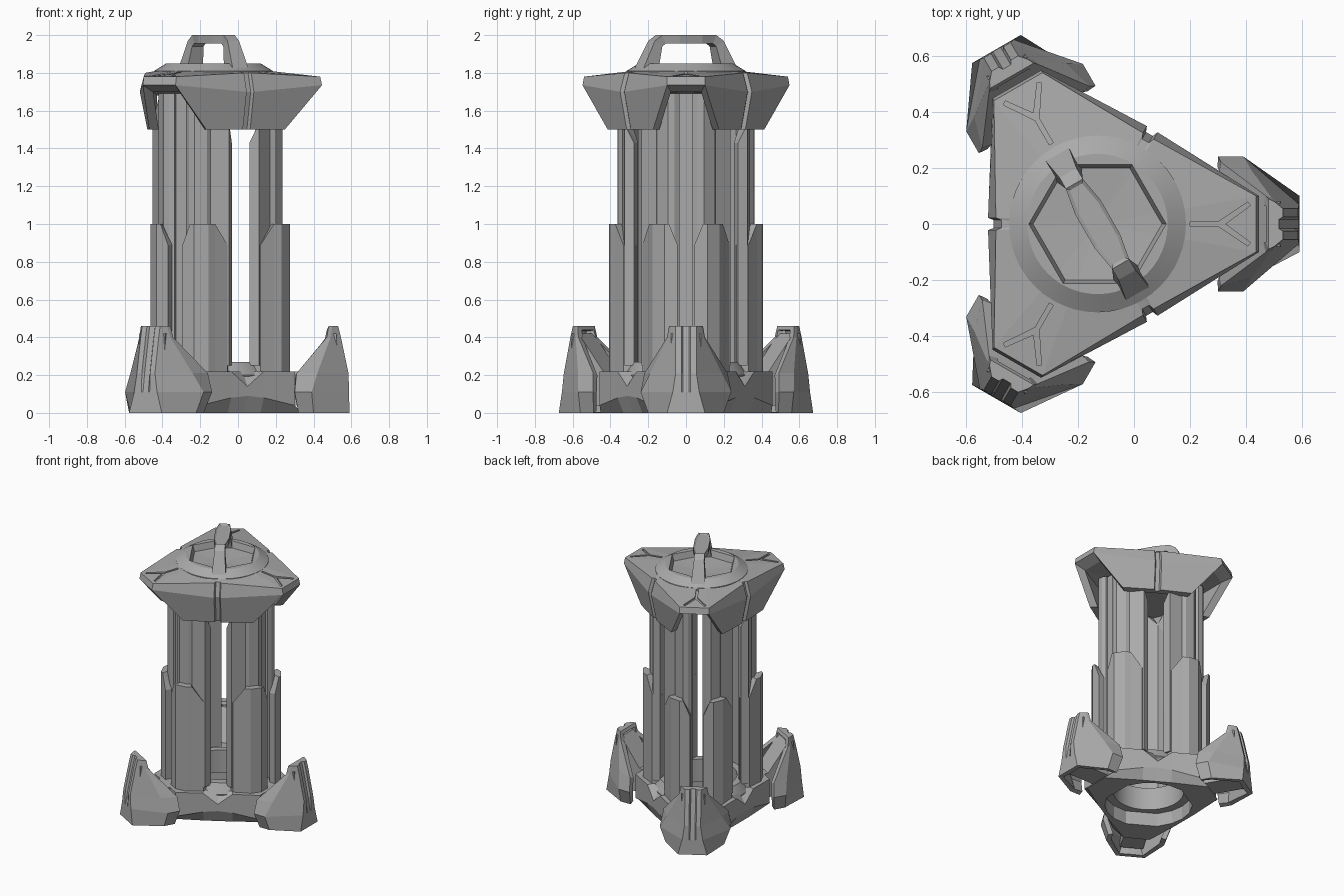
import bpy, bmesh, math

if "Cube" in bpy.data.objects:
    bpy.data.objects.remove(bpy.data.objects["Cube"], do_unlink=True)

grey = bpy.data.materials.new("mid grey metal")
grey.use_nodes = True
grey.diffuse_color = (0.4, 0.4, 0.4, 1)
grey.node_tree.nodes["Principled BSDF"].inputs["Base Color"].default_value = (0.4, 0.4, 0.4, 1)

CX = -0.13          # axis of the threefold symmetry
THIRDS = range(3)


def place(u, v, z, turn=0.0):
    """Radial / sideways coordinates of an arm, turned about the axis (degrees)."""
    a = math.radians(turn)
    return (CX + u * math.cos(a) - v * math.sin(a), u * math.sin(a) + v * math.cos(a), z)


def finish(name, bm, recalc=True, smooth=False):
    if recalc:
        bmesh.ops.recalc_face_normals(bm, faces=bm.faces)
    mesh = bpy.data.meshes.new(name)
    bm.to_mesh(mesh)
    bm.free()
    mesh.materials.append(grey)
    ob = bpy.data.objects.new(name, mesh)
    bpy.context.collection.objects.link(ob)
    if smooth:
        bpy.ops.object.select_all(action='DESELECT')
        ob.select_set(True)
        bpy.context.view_layer.objects.active = ob
        bpy.ops.object.shade_smooth_by_angle(angle=math.radians(25))
    return ob


def loft(bm, rows, loop=True, wrap=False, skip=lambda i, j: False):
    """Skin rows of points; loop closes each row, wrap joins the last row to the first."""
    g = [[bm.verts.new(p) for p in r] for r in rows]
    n, m = len(g), len(g[0])
    for i in range(n if wrap else n - 1):
        for j in range(m if loop else m - 1):
            if not skip(i, j):
                a, b = g[i], g[(i + 1) % n]
                k = (j + 1) % m
                bm.faces.new((a[j], a[k], b[k], b[j]))
    return g


def prism(bm, pts, low, high, turn):
    """Upright prism with its own top height at each corner."""
    a = [bm.verts.new(place(u, v, low, turn)) for u, v in pts]
    b = [bm.verts.new(place(u, v, h, turn)) for (u, v), h in zip(pts, high)]
    caps = [bm.faces.new(a[::-1]), bm.faces.new(b)]
    for j in range(len(pts)):
        k = (j + 1) % len(pts)
        bm.faces.new((a[j], a[k], b[k], b[j]))
    bmesh.ops.triangulate(bm, faces=caps)


def fan(bm, ring, z):
    tip = bm.verts.new((CX, 0, z))
    for j, v in enumerate(ring):
        bm.faces.new((v, ring[(j + 1) % len(ring)], tip))


def circle(r, z, n=48):
    return [place(r, 0, z, 360 * i / n) for i in range(n)]


def to_circle(row, r, z):
    """Pull a row of points onto a circle, keeping their directions."""
    return [place(r, 0, z, math.degrees(math.atan2(y, x - CX))) for x, y, _ in row]


# Base: truncated triangle with a round well and a notch in each side
def base_row(cu, cv, cz, r, z, mid):
    row = []
    for k in THIRDS:
        row += [place(cu, -cv, cz, 120 * k), place(cu, cv, cz, 120 * k)]
        row += [place(r, t, h, 120 * k + 60) for t, h in ((-.1, z), (0, mid), (.1, z))]
    return row


bm = bmesh.new()
lip = base_row(.36, .14, .22, .31, .22, .22)
loft(bm, [base_row(.47, .09, 0, .325, 0, 0), base_row(.43, .17, .04, .36, .08, .09),
          base_row(.43, .17, .22, .36, .22, .14), lip,
          to_circle(lip, .27, .23), to_circle(lip, .30, .1), to_circle(lip, .30, 0)], wrap=True)
finish("base", bm)

bm = bmesh.new()
loft(bm, [circle(.33, .2), circle(.29, .27), circle(.24, .27), circle(.24, .1), circle(.305, .1)],
     wrap=True)
finish("base_collar", bm, smooth=True)

# Feet: folded outer shells with a grooved spine
FOOT = [  # height, then (u, v) of side edge, fold and spine
    (0, (.45, .20), (.53, .20), (.72, .10)),
    (.11, (.43, .24), (.52, .24), (.718, .07)),
    (.21, (.44, .22), (.55, .19), (.715, .055)),
    (.40, (.60, .10), (.62, .095), (.675, .055)),
    (.46, (.61, .09), (.63, .08), (.66, .055)),
]
for k in THIRDS:
    bm = bmesh.new()
    rows = []
    for z, s, d, c in FOOT:
        sink = .014 if z > .2 else 0
        half = [s, d, c, (c[0], .025), (c[0] - sink, .016)]
        pts = [(u, -v) for u, v in half] + half[::-1]
        rows.append([place(u, v, z, 120 * k) for u, v in pts])
    g = loft(bm, rows, loop=False)
    bm.faces.new(g[-1])
    ob = finish(f"foot_{k + 1}", bm, recalc=False)
    mod = ob.modifiers.new("thickness", 'SOLIDIFY')
    mod.thickness, mod.offset = .035, -1

# Struts joining the base to the hollow of each foot
STRUT = [(.36, .04), (.36, .22), (.46, .22), (.61, .42), (.65, .42), (.67, .04)]
bm = bmesh.new()
for k in THIRDS:
    ends = loft(bm, [[place(u, v, z, 120 * k) for u, z in STRUT] for v in (-.08, .08)])
    for e in ends:
        bm.faces.new(e)
finish("foot_struts", bm)

# Pillars: a lower flange and a slimmer upper flange on both sides of each arm
LOWER = [(.405, .045), (.405, .09), (.405, .115), (.36, .178), (.32, .195), (.25, .23),
         (.19, .202), (.20, .16), (.30, .12), (.36, .045)]
UPPER = [(.35, .035), (.365, .06), (.365, .095), (.325, .147), (.30, .155), (.24, .235),
         (.19, .222), (.195, .17), (.29, .115), (.325, .035)]
LOWER_TOP = [.89, 1, 1, 1, 1, .89, .89, .89, 1, .89]
UPPER_TOP = [1.69, 1.69, 1.69, 1.69, 1.69, 1.53, 1.43, 1.43, 1.6, 1.69]
for name, pts, low, high in (("lower_pillars", LOWER, .2, LOWER_TOP),
                             ("upper_pillars", UPPER, .25, UPPER_TOP)):
    bm = bmesh.new()
    for k in THIRDS:
        for side in (-1, 1):
            prism(bm, [(u, v * side) for u, v in pts], low, high, 120 * k)
    finish(name, bm)

# Thin backing panels closing the slots of two arms
BACKING = [(.315, -.05), (.335, -.05), (.335, .05), (.315, .05)]
bm = bmesh.new()
for turn in (0, 240):
    prism(bm, BACKING, .2, [1.69] * 4, turn)
finish("slot_backings", bm)


# Canopy: three skirt panels, open arches below the corners, grooved side middles
def canopy_row(corner, r, z, groove, panel=None):
    row = []
    for k in THIRDS:
        a = 120 * k
        if panel:       # the corner splits into the ends of two panels
            row += [place(r, panel, z, a - 60), place(r, -panel, z, a + 60)]
        else:
            u, v, cz = corner
            row += [place(u, -v, cz, a), place(u, v, cz, a)]
        bulge = .01 if panel else 0
        row += [place(r + bulge - d, t, z, a + 60)
                for t, d in ((-.022, 0), (-.014, groove), (.014, groove), (.022, 0))]
    return row


bm = bmesh.new()
brim = canopy_row((.565, .10, 1.78), .362, 1.80, .02)
g = loft(bm, [to_circle(brim, .305, 1.81), brim,
              canopy_row((.575, .10, 1.735), .39, 1.70, .02),
              canopy_row(None, .34, 1.5, .02, .24),
              canopy_row(None, .29, 1.5, 0, .22),
              canopy_row((.50, .08, 1.70), .30, 1.68, 0)],
         skip=lambda i, j: i > 1 and j % 6 == 0)
for k in THIRDS:
    j = 6 * k
    for e in (j, j + 1):
        bm.faces.new([g[i][e] for i in (2, 3, 4, 5)])
    bm.faces.new((g[2][j], g[2][j + 1], g[5][j + 1], g[5][j]))
fan(bm, g[0], 1.79)
fan(bm, g[5], 1.70)
canopy = finish("canopy", bm)

# Forked grooves on the canopy corners
FORK = [(.33, -.008), (.43, -.008), (.535, -.078), (.545, -.066), (.455, 0),
        (.545, .066), (.535, .078), (.43, .008), (.33, .008)]
bm = bmesh.new()
for k in THIRDS:
    a = [bm.verts.new(place(u, v, 1.833 - .115 * u, 120 * k)) for u, v in FORK]
    b = [bm.verts.new(place(u, v, 1.9, 120 * k)) for u, v in FORK]
    bm.faces.new(a)
    bm.faces.new(b)
    for j in range(len(FORK)):
        i = (j + 1) % len(FORK)
        bm.faces.new((a[j], a[i], b[i], b[j]))
cutter = finish("groove_cutter", bm)
cutter.hide_render = True
cutter.hide_set(True)
cut = canopy.modifiers.new("grooves", 'BOOLEAN')
cut.operation, cut.solver, cut.object = 'DIFFERENCE', 'EXACT', cutter


# Crown ring with a six-sided well
def hexagon(r, z, n=48):
    out = []
    for i in range(n):
        a = 360 * i / n
        reach = r * math.cos(math.radians(30)) / math.cos(math.radians(a % 60 - 30))
        out.append(place(reach, 0, z, a))
    return out


bm = bmesh.new()
loft(bm, [circle(.315, 1.79), circle(.315, 1.81), circle(.25, 1.85),
          hexagon(.245, 1.85), hexagon(.225, 1.79)])
finish("crown_ring", bm, smooth=True)

# Carrying handle: arched strap, widest in the middle, with an inset top
ARCH = [(-.30, 1.8, -.2, 1.8, .05), (-.21, 1.97, -.165, 1.94, .035),
        (-.165, 2.0, -.145, 1.955, .035), (-.07, 2.0, -.07, 1.955, .052)]
arch = ARCH + [(-a, b, -c, d, w) for a, b, c, d, w in ARCH[::-1]]
bm = bmesh.new()
g = loft(bm, [[place(s, -w, z, -60), place(s, w, z, -60),
               place(si, w, zi, -60), place(si, -w, zi, -60)] for s, z, si, zi, w in arch])
for end in (g[0], g[-1]):
    bm.faces.new(end)
bmesh.ops.recalc_face_normals(bm, faces=bm.faces)
top = [f for f in bm.faces if f.normal.z > .95 and f.calc_center_median().z > 1.99]
bmesh.ops.inset_region(bm, faces=top, thickness=.012, depth=-.008, use_even_offset=True)
finish("handle", bm)
